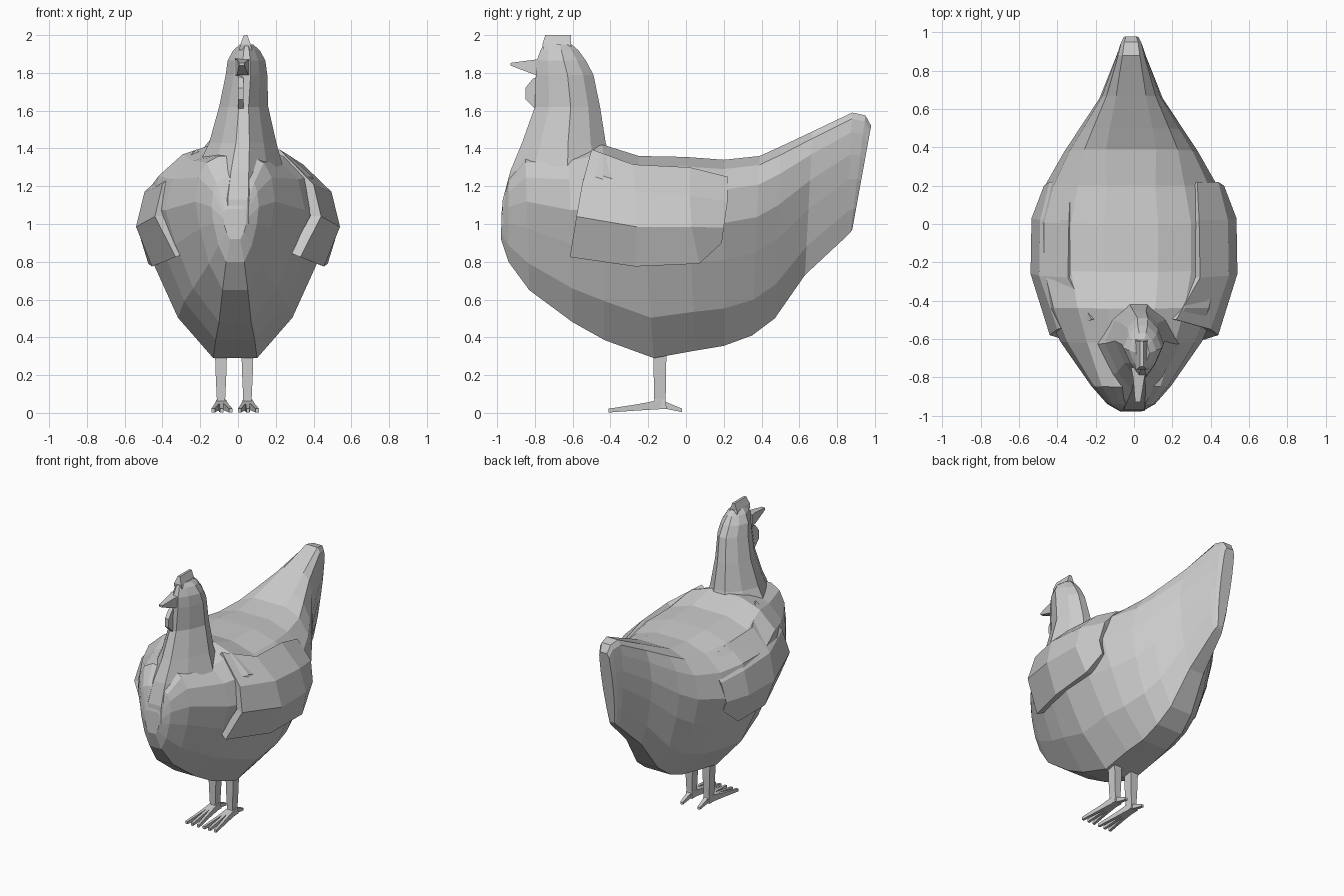
import bpy, bmesh
from mathutils import Vector

if "Cube" in bpy.data.objects:
    bpy.data.objects.remove(bpy.data.objects["Cube"])


def make(name, bm):
    bmesh.ops.recalc_face_normals(bm, faces=bm.faces)
    me = bpy.data.meshes.new(name)
    bm.to_mesh(me)
    bm.free()
    ob = bpy.data.objects.new(name, me)
    bpy.context.collection.objects.link(ob)
    return ob


def loft(name, rings):
    """Skin closed rings of points and cap both ends."""
    bm = bmesh.new()
    vs = [[bm.verts.new(p) for p in r] for r in rings]
    n = len(rings[0])
    for a, b in zip(vs, vs[1:]):
        for i in range(n):
            j = (i + 1) % n
            bm.faces.new((a[i], a[j], b[j], b[i]))
    bm.faces.new(vs[0])
    bm.faces.new(vs[-1])
    return make(name, bm)


def tube(name, pts):
    """Square-section limb through (x, y, z, half_x, half_depth, upright) stations."""
    rings = []
    for x, y, z, hx, hd, upright in pts:
        rings.append([(x + sx * hx, y + (0 if upright else sd * hd), z + (sd * hd if upright else 0))
                      for sx, sd in ((-1, -1), (1, -1), (1, 1), (-1, 1))])
    return loft(name, rings)


# Body and tail: upright egg sections, each from a keel point to a back point
heights = (0, .2, .46, .66, .84, .95, 1)
round_w = (.23, .6, .85, 1, .9, .62, .28)
tail_w = (.45, .75, .95, 1, .95, .88, .6)
stations = [  # keel y, keel z, back y, back z, half width, tail blend
    (-.98, .92, -.975, 1.08, .06, 1), (-.94, .80, -.94, 1.24, .125, .7),
    (-.83, .65, -.85, 1.36, .21, .4), (-.60, .48, -.62, 1.38, .37, 0),
    (-.43, .385, -.44, 1.42, .45, 0), (-.17, .29, -.25, 1.36, .505, 0),
    (.05, .33, 0, 1.355, .505, 0), (.20, .355, .2, 1.34, .45, 0),
    (.35, .41, .39, 1.36, .35, .3), (.47, .50, .5, 1.41, .275, .4),
    (.63, .73, .67, 1.49, .165, .6), (.85, .935, .88, 1.59, .08, .9),
    (.87, .955, .95, 1.575, .06, 1), (.88, .97, .98, 1.52, .045, 1)]
rings = []
for y0, z0, y1, z1, w, k in stations:
    half = []
    for t, fr, ft in zip(heights, round_w, tail_w):
        half.append((w * (fr + (ft - fr) * k), y0 + (y1 - y0) * t, z0 + (z1 - z0) * t))
    cx = -.015
    rings.append([(cx + x, y, z) for x, y, z in half] +
                 [(cx - x, y, z) for x, y, z in reversed(half)])
loft("body", rings)

# Neck and head: level sections stacked upward, slightly off centre
plan = ((0, .2), (.22, .62), (.55, 1), (.82, .72), (1, .25))
rings = []
for z, yf, yb, w, cx in ((1.0, -.975, -.35, .27, 0), (1.13, -.97, -.36, .27, 0),
                         (1.28, -.93, -.38, .235, .01), (1.43, -.868, -.425, .178, .025),
                         (1.62, -.80, -.455, .13, .03), (1.79, -.795, -.49, .11, .045),
                         (1.865, -.79, -.53, .10, .045), (1.92, -.77, -.57, .07, .045),
                         (1.95, -.755, -.605, .035, .045)):
    pts = [(w * f, yf + (yb - yf) * t, z) for t, f in plan]
    rings.append([(cx + x, y, q) for x, y, q in pts] +
                 [(cx - x, y, q) for x, y, q in reversed(pts)])
loft("neck_and_head", rings)

# Beak
tube("beak", [(.03, -.75, 1.83, .045, .045, True), (.025, -.80, 1.83, .03, .04, True),
              (.02, -.93, 1.846, .014, .007, True)])

# Comb: thin wedge along the crown
loft("comb", [[(.04 + sx * hx, y, z) for sx, y in ((-1, y0), (1, y0), (1, y1), (-1, y1))]
              for z, hx, y0, y1 in ((1.92, .035, -.755, -.60), (1.95, .028, -.76, -.61),
                                    (2.0, .009, -.745, -.61))])

# Wattle: thin plate under the beak
outline = ((-.76, 1.79), (-.81, 1.77), (-.85, 1.72), (-.85, 1.66), (-.80, 1.61), (-.76, 1.62))
loft("wattle", [[(x, y, z) for y, z in outline] for x in (.0, .03)])

# Wings: folded shell over each flank, mirrored
wing = [
    [(.33, -.615, .825), (.44, -.58, 1.04), (.40, -.55, 1.21), (.22, -.50, 1.395)],
    [(.455, -.27, .775), (.54, -.26, .985), (.495, -.27, 1.17), (.345, -.28, 1.315)],
    [(.475, .07, .79), (.535, .03, .985), (.49, .02, 1.15), (.34, .02, 1.30)],
    [(.435, .19, .90), (.47, .20, .98), (.44, .22, 1.12), (.33, .22, 1.25)]]
bm = bmesh.new()
vs = [[bm.verts.new(p) for p in row] for row in wing]
for a, b in zip(vs, vs[1:]):
    for i in range(3):
        bm.faces.new((a[i], b[i], b[i + 1], a[i + 1]))
wings = make("wings", bm)
# make sure the shell thickens inward
if wings.data.polygons[4].normal.x < 0:
    wings.data.flip_normals()
sol = wings.modifiers.new("Thickness", 'SOLIDIFY')
sol.thickness = .06
sol.offset = -1
wings.modifiers.new("Mirror", 'MIRROR').use_clip = False

# Legs, three forward toes and a hind toe on each side
for side, cx in (("left", .05), ("right", -.09)):
    tube(side + "_leg", [(cx, -.138, .02, .028, .035, False), (cx, -.138, .07, .022, .03, False),
                         (cx, -.138, .2, .028, .033, False), (cx, -.138, .36, .033, .034, False)])
    for i, dx in enumerate((-.042, .003, .052)):
        tube(f"{side}_front_toe_{i + 1}",
             [(cx + dx * .25, -.13, .045, .013, .025, True),
              (cx + dx * .55, -.25, .03, .011, .017, True),
              (cx + dx, -.41, .012, .009, .010, True)])
    tube(side + "_hind_toe", [(cx, -.14, .05, .018, .022, True),
                              (cx, -.02, .013, .010, .009, True)])
